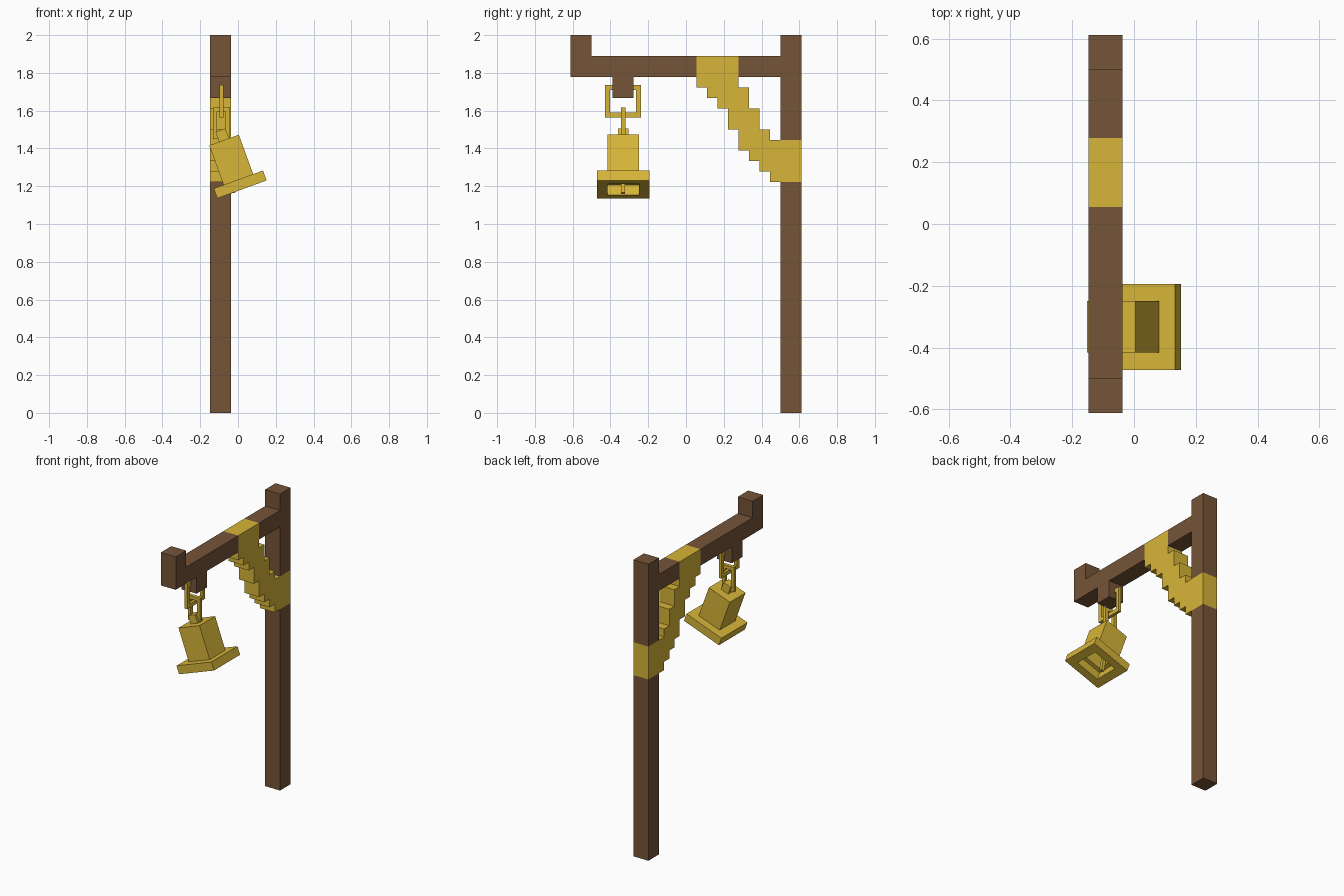
import bpy, bmesh
from math import radians
from mathutils import Matrix, Vector

if "Cube" in bpy.data.objects:
    bpy.data.objects.remove(bpy.data.objects["Cube"])

U = 1 / 18                      # one block unit
CX, CY = -0.092, -0.333         # post centre line in x, bell centre in y
X0, X1 = CX - U, CX + U


def material(name, rgb):
    m = bpy.data.materials.new(name)
    m.diffuse_color = (*rgb, 1)
    m.use_nodes = True
    m.node_tree.nodes["Principled BSDF"].inputs["Base Color"].default_value = m.diffuse_color
    return m


WOOD = material("wood", (0.18, 0.09, 0.04))
GOLD = material("gold", (0.68, 0.46, 0.04))


def finish(name, bm, mat):
    bmesh.ops.recalc_face_normals(bm, faces=bm.faces)
    me = bpy.data.meshes.new(name)
    bm.to_mesh(me)
    bm.free()
    ob = bpy.data.objects.new(name, me)
    me.materials.append(mat)
    bpy.context.collection.objects.link(ob)
    return ob


def box(name, lo, hi, mat):
    bm = bmesh.new()
    bmesh.ops.create_cube(bm, size=1)
    for v in bm.verts:
        v.co = [lo[i] + (v.co[i] + 0.5) * (hi[i] - lo[i]) for i in range(3)]
    return finish(name, bm, mat)


def link(name, centre, axis, w, h, t, depth):
    """Rectangular chain link; axis 0 spans x, axis 1 spans y."""
    bm = bmesh.new()
    rings = []
    for d in (-depth / 2, depth / 2):
        for s in (0, t):
            ring = []
            for a, b in ((-1, -1), (1, -1), (1, 1), (-1, 1)):
                p = Vector(centre)
                p[axis] += a * (w / 2 - s)
                p[1 - axis] += d
                p.z += b * (h / 2 - s)
                ring.append(bm.verts.new(p))
            rings.append(ring)
    for r, q in ((0, 1), (1, 3), (3, 2), (2, 0)):
        for i in range(4):
            j = (i + 1) % 4
            bm.faces.new((rings[r][i], rings[r][j], rings[q][j], rings[q][i]))
    return finish(name, bm, GOLD)


# Wooden frame, split where the gold brace wraps around it
box("post_lower", (X0, 9 * U, 0), (X1, 11 * U, 22 * U), WOOD)
box("post_upper", (X0, 9 * U, 26 * U), (X1, 11 * U, 2), WOOD)
box("beam_inner", (X0, 5 * U, 32 * U), (X1, 9 * U, 34 * U), WOOD)
box("beam_outer", (X0, -11 * U, 32 * U), (X1, U, 34 * U), WOOD)
box("beam_end", (X0, -11 * U, 34 * U), (X1, -9 * U, 2), WOOD)
box("hanger_block", (X0, -7 * U, 30 * U), (X1, -5 * U, 32 * U), WOOD)

# Stepped diagonal brace: profile in y, z block units
corners = [(1, 34), (1, 31), (2, 30.5), (2, 30), (3, 29), (4, 27), (5, 25),
           (6, 24), (7, 23), (8, 22)]
lower = [(1, 34), (1, 31)]
for y, z in [(2, 30), (3, 29), (4, 27), (5, 25), (6, 24), (7, 23), (8, 22)]:
    lower += [(y, lower[-1][1]), (y, z)]
upper = [(11, 22), (11, 26), (8, 26)]
for y, z in [(7, 27), (6, 29), (5, 31)]:
    upper += [(upper[-1][0], z), (y, z)]
upper += [(5, 34)]
bm = bmesh.new()
face = bm.faces.new([bm.verts.new((X0, y * U, z * U)) for y, z in lower + upper])
ext = bmesh.ops.extrude_face_region(bm, geom=[face])
bmesh.ops.translate(bm, vec=(X1 - X0, 0, 0),
                    verts=[v for v in ext["geom"] if isinstance(v, bmesh.types.BMVert)])
finish("stepped_brace", bm, GOLD)

# Chain links
link("upper_link", (-0.088, CY, 1.65), 1, 0.19, 0.17, 0.026, 0.02)
link("lower_link", (-0.088, CY, 1.533), 0, 0.09, 0.167, 0.022, 0.024)

# Bell: square hollow rings, tilted about y
TILT = Matrix.Translation((0.002, CY, 1.2355)) @ Matrix.Rotation(radians(-20), 4, 'Y')
profile = [(1.5, 4), (1.5, 0), (2.5, 0), (2.5, -1), (1.5, -1), (1.5, 0), (1, 0), (1, 3.5)]
bm = bmesh.new()
rings = [[bm.verts.new((a * r * U, b * r * U, z * U))
          for a, b in ((-1, -1), (1, -1), (1, 1), (-1, 1))] for r, z in profile]
for r, q in zip(rings, rings[1:]):
    for i in range(4):
        j = (i + 1) % 4
        bm.faces.new((r[i], r[j], q[j], q[i]))
bm.faces.new(rings[0])
bm.faces.new(rings[-1])
finish("bell", bm, GOLD).matrix_world = TILT

# Bell crown
h = U / 2
box("bell_crown", (-h, -h, 4 * U), (h, h, 5 * U), GOLD).matrix_world = TILT

# Clapper, hanging at a lesser tilt than the bell
clapper = box("clapper", (-0.011, -0.011, -0.27), (0.011, 0.011, 0), GOLD)
clapper.matrix_world = (Matrix.Translation((-0.07, CY, 1.43))
                        @ Matrix.Rotation(radians(-10), 4, 'Y'))
